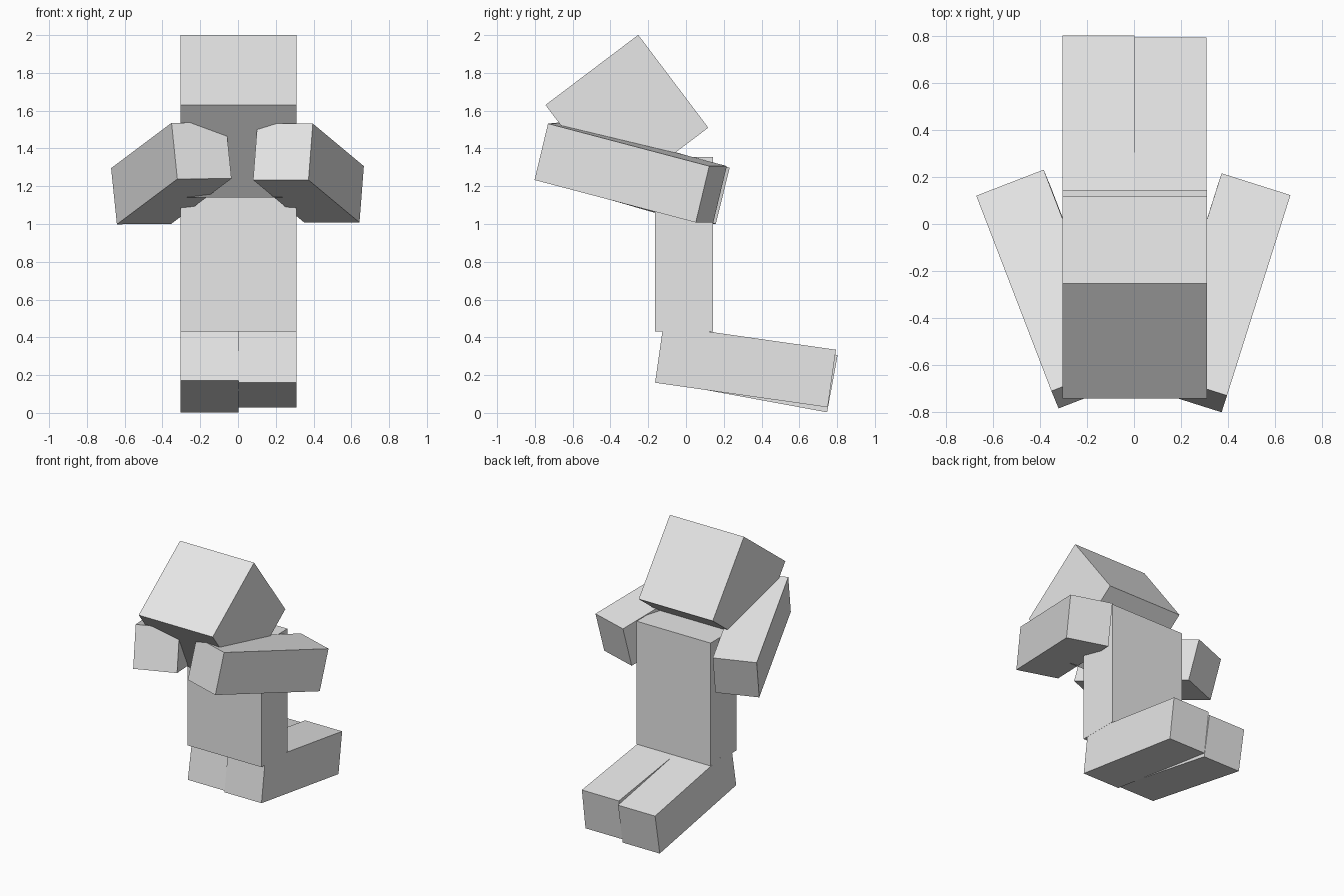
import bpy
from mathutils import Matrix, Vector

cube = bpy.data.objects.get("Cube")
if cube:
    bpy.data.objects.remove(cube, do_unlink=True)

UNIT = 2 / 26  # one grid unit of the blocky figure

grey = bpy.data.materials.new("plain grey")
grey.use_nodes = True
colour = (0.8, 0.8, 0.8, 1)
grey.diffuse_color = colour
grey.node_tree.nodes["Principled BSDF"].inputs["Base Color"].default_value = colour


def block(name, centre, size, along=(0, 0, 1), side=(1, 0, 0)):
    """Box of size (width, depth, length) in units, its length running along a direction."""
    z = Vector(along).normalized()
    y = z.cross(Vector(side)).normalized()
    x = y.cross(z)
    bpy.ops.mesh.primitive_cube_add(size=1)
    obj = bpy.context.object
    obj.name = obj.data.name = name
    axes = Matrix((x, y, z)).transposed().to_4x4()
    scale = Matrix.Diagonal((*[s * UNIT for s in size], 1))
    obj.data.transform(axes @ scale)
    obj.location = centre
    obj.data.materials.append(grey)
    return obj


LIMB = (4, 4, 12)

# Upright body and bowed head
block("body", (0.003, -0.01, 0.892), (8, 4, 12))
block("head", (0.003, -0.313, 1.57), (8, 8, 8), along=(0, -0.37, 0.49))

# Folded legs stretching backwards
block("left_leg", (0.156, 0.315, 0.247), LIMB, along=(0, 0.913, -0.13))
block("right_leg", (-0.151, 0.321, 0.238), LIMB, along=(0, 0.907, -0.167))

# Arms raised forwards and turned inwards
block("left_arm", (0.373, -0.293, 1.27), LIMB,
      along=(0.27, 0.853, -0.225), side=(0.295, -0.095, 0))
block("right_arm", (-0.353, -0.277, 1.268), LIMB,
      along=(-0.32, 0.832, -0.24), side=(0.285, 0.11, 0.002))
